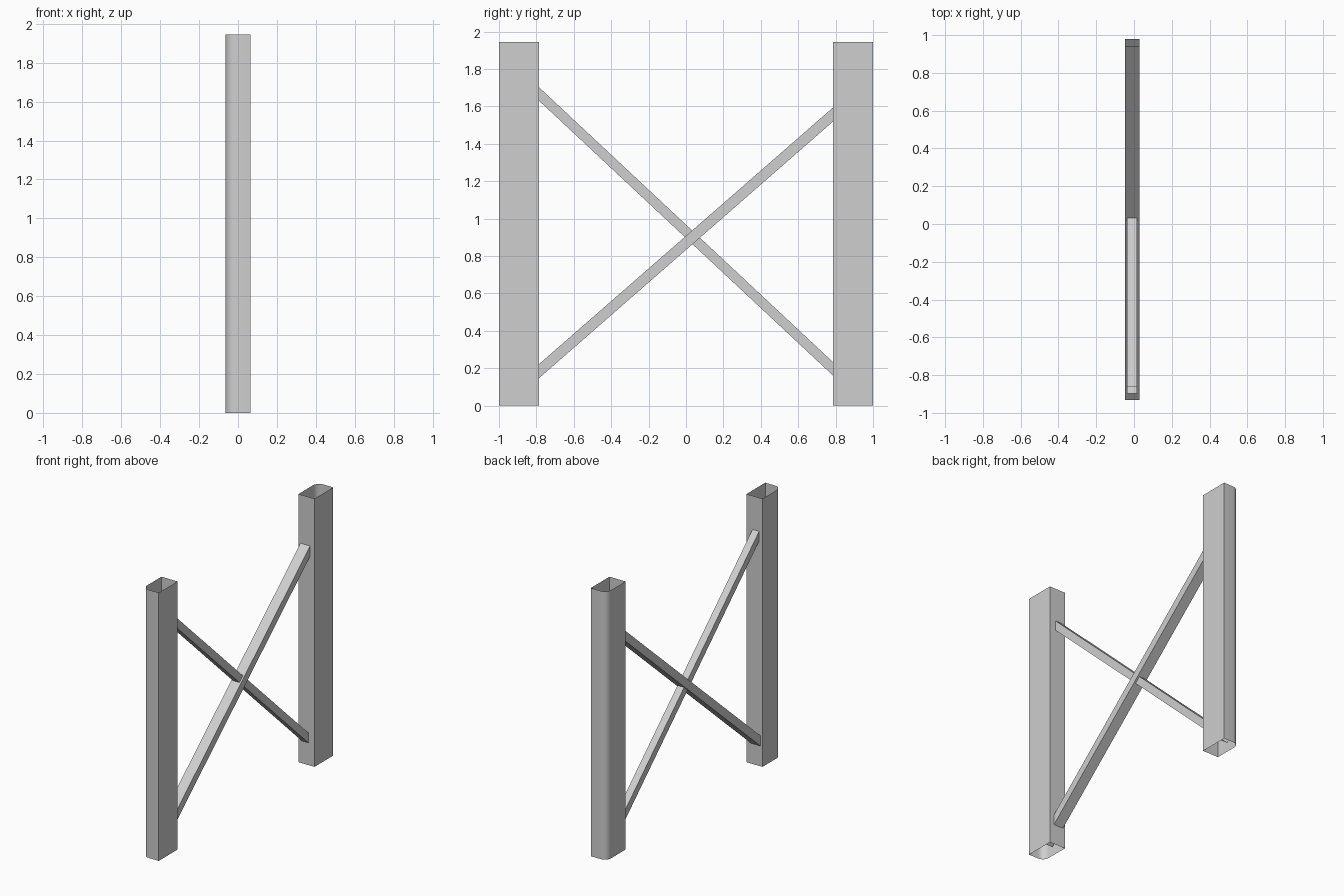
import bpy, bmesh
from math import cos, sin, pi
from mathutils import Vector

if "Cube" in bpy.data.objects:
    bpy.data.objects.remove(bpy.data.objects["Cube"])

GREY = (0.62, 0.62, 0.62, 1.0)
steel = bpy.data.materials.new("light_grey")
steel.use_nodes = True
steel.diffuse_color = GREY
steel.node_tree.nodes["Principled BSDF"].inputs["Base Color"].default_value = GREY


def open_tube(name, ring, sweep):
    """Sweep a closed ring of points along a vector, leaving both ends open."""
    bm = bmesh.new()
    start = [bm.verts.new(p) for p in ring]
    end = [bm.verts.new(p + sweep) for p in ring]
    n = len(ring)
    for i in range(n):
        j = (i + 1) % n
        bm.faces.new((start[i], start[j], end[j], end[i]))
    bmesh.ops.recalc_face_normals(bm, faces=bm.faces[:])
    # Make the walls face outward
    centre = sum(ring, Vector()) / n + sweep / 2
    if sum((f.calc_center_median() - centre).dot(f.normal) for f in bm.faces) < 0:
        bmesh.ops.reverse_faces(bm, faces=bm.faces[:])
    mesh = bpy.data.meshes.new(name)
    bm.to_mesh(mesh)
    bm.free()
    mesh.materials.append(steel)
    obj = bpy.data.objects.new(name, mesh)
    bpy.context.collection.objects.link(obj)
    bpy.ops.object.select_all(action='DESELECT')
    obj.select_set(True)
    bpy.context.view_layer.objects.active = obj
    bpy.ops.object.shade_smooth_by_angle(angle=pi / 6)
    return obj


# Upright posts: open box section with one rounded outer corner
HALF_X, INNER, OUTER, HEIGHT = 0.064, 0.785, 1.0, 1.945
RADIUS, STEPS = 0.05, 6


def post(name, side):
    ring = [Vector((-HALF_X, side * INNER, 0)),
            Vector((HALF_X, side * INNER, 0)),
            Vector((HALF_X, side * OUTER, 0))]
    for i in range(STEPS + 1):
        a = pi / 2 * (1 + i / STEPS)
        ring.append(Vector((-HALF_X + RADIUS + RADIUS * cos(a),
                            side * (OUTER - RADIUS + RADIUS * sin(a)), 0)))
    open_tube(name, ring, Vector((0, 0, HEIGHT)))


post("front_post", -1)
post("back_post", 1)


# Diagonal braces: open rectangular section, cut square at the ends
def brace(name, start, end, x_min, x_max, thickness):
    a, b = Vector((0, *start)), Vector((0, *end))
    along = b - a
    up = Vector((0, -along.z, along.y)).normalized() * thickness / 2
    ring = [a + up * s + Vector((x, 0, 0))
            for x, s in ((x_min, -1), (x_max, -1), (x_max, 1), (x_min, 1))]
    open_tube(name, ring, along)


brace("rising_brace", (-0.912, 0.074), (0.96, 1.708), -0.048, 0.029, 0.0565)
brace("falling_brace", (-0.88, 1.754), (0.93, 0.062), -0.037, 0.016, 0.0525)
